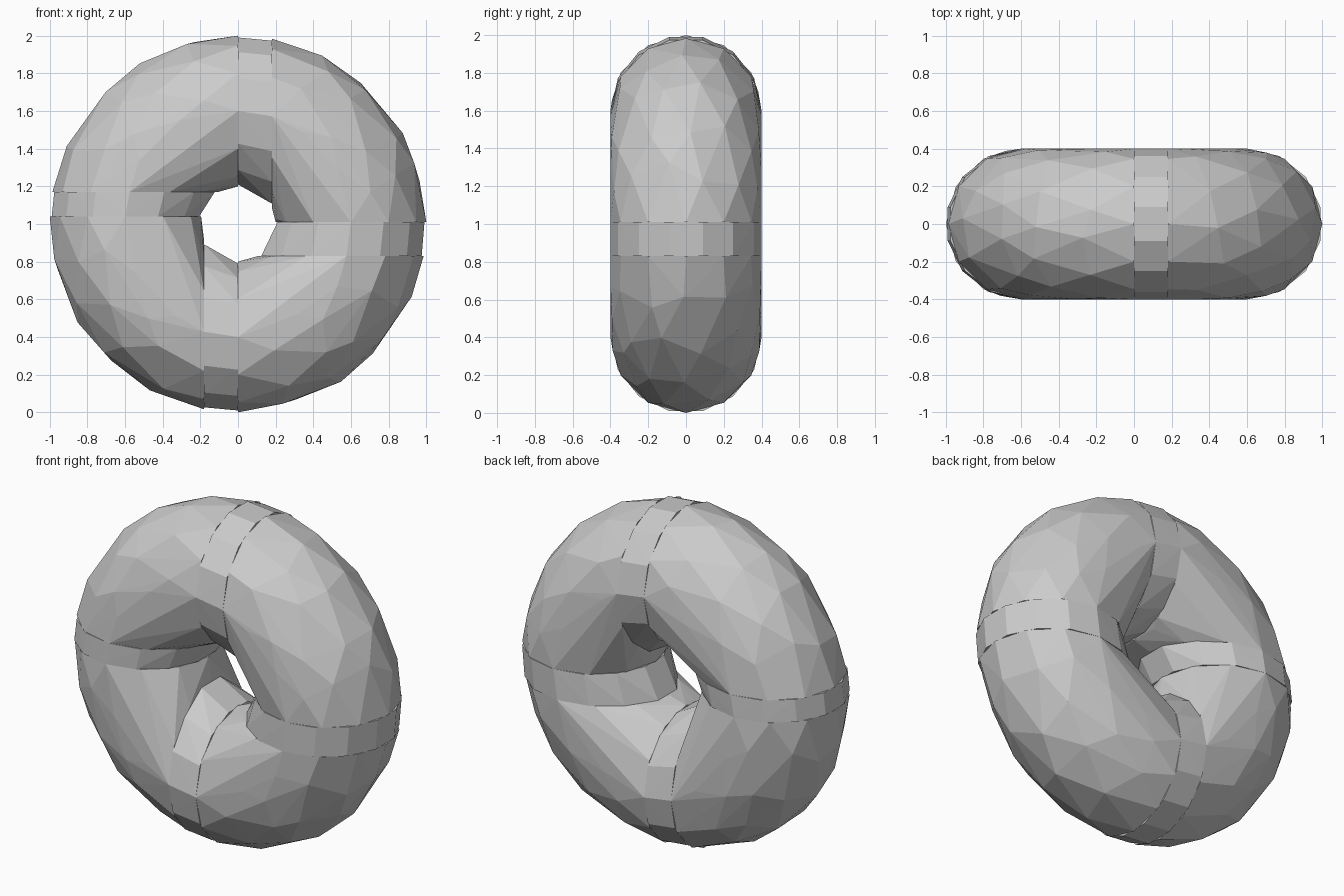
import bpy, bmesh, random
from math import sin, cos, asin, acos, pi, tau

if "Cube" in bpy.data.objects:
    bpy.data.objects.remove(bpy.data.objects["Cube"])

random.seed(4)
R, T, CZ = 0.6, 0.4, 1.0      # ring radius, tube radius, centre height

# Eight flat cuts through the ring: angle of each cut at distance r from the axis
cuts = [
    lambda r: asin(0.01 / r),             # right, upper
    lambda r: acos(0.18 / r),             # top, right
    lambda r: pi / 2,                     # top, middle
    lambda r: pi - asin(0.17 / r),        # left, upper
    lambda r: pi - asin(0.04 / r),        # left, lower
    lambda r: tau - acos(-0.18 / r),      # bottom, left
    lambda r: 1.5 * pi,                   # bottom, middle
    lambda r: tau - asin(0.17 / r),       # right, lower
    lambda r: tau + asin(0.01 / r),       # right, upper again
]


def chunk(name, start, end, rings, sides, half):
    """Faceted convex hull of the ring between two cuts."""
    bm = bmesh.new()
    for i in range(rings + 1):
        inner = 0 < i < rings
        for j in range(sides):
            t = tau * (j + 0.5 * ((i % 2 if inner else 0) + half)) / sides
            f = i / rings
            if inner:
                t += random.uniform(-0.08, 0.08)
                f += random.uniform(-0.25, 0.25) / rings
            r = R + T * cos(t)
            a = start(r) + (end(r) - start(r)) * f
            bm.verts.new((r * cos(a), T * sin(t), CZ + r * sin(a)))
    bmesh.ops.convex_hull(bm, input=bm.verts[:])
    bmesh.ops.delete(bm, geom=[v for v in bm.verts if not v.link_faces], context='VERTS')
    # merge the flat cut ends into single faces
    bmesh.ops.dissolve_limit(bm, angle_limit=0.01, verts=bm.verts[:], edges=bm.edges[:])
    bmesh.ops.recalc_face_normals(bm, faces=bm.faces[:])
    me = bpy.data.meshes.new(name)
    bm.to_mesh(me)
    bm.free()
    ob = bpy.data.objects.new(name, me)
    bpy.context.collection.objects.link(ob)


names = ["upper_right_segment", "top_band", "upper_left_segment", "left_band",
         "lower_left_segment", "bottom_band", "lower_right_segment", "right_band"]

# Large quarter segments alternate with narrow bands
for k, name in enumerate(names):
    band = k % 2
    chunk(name, cuts[k], cuts[k + 1], 1 if band else 5, 14 if band else 12, band)
